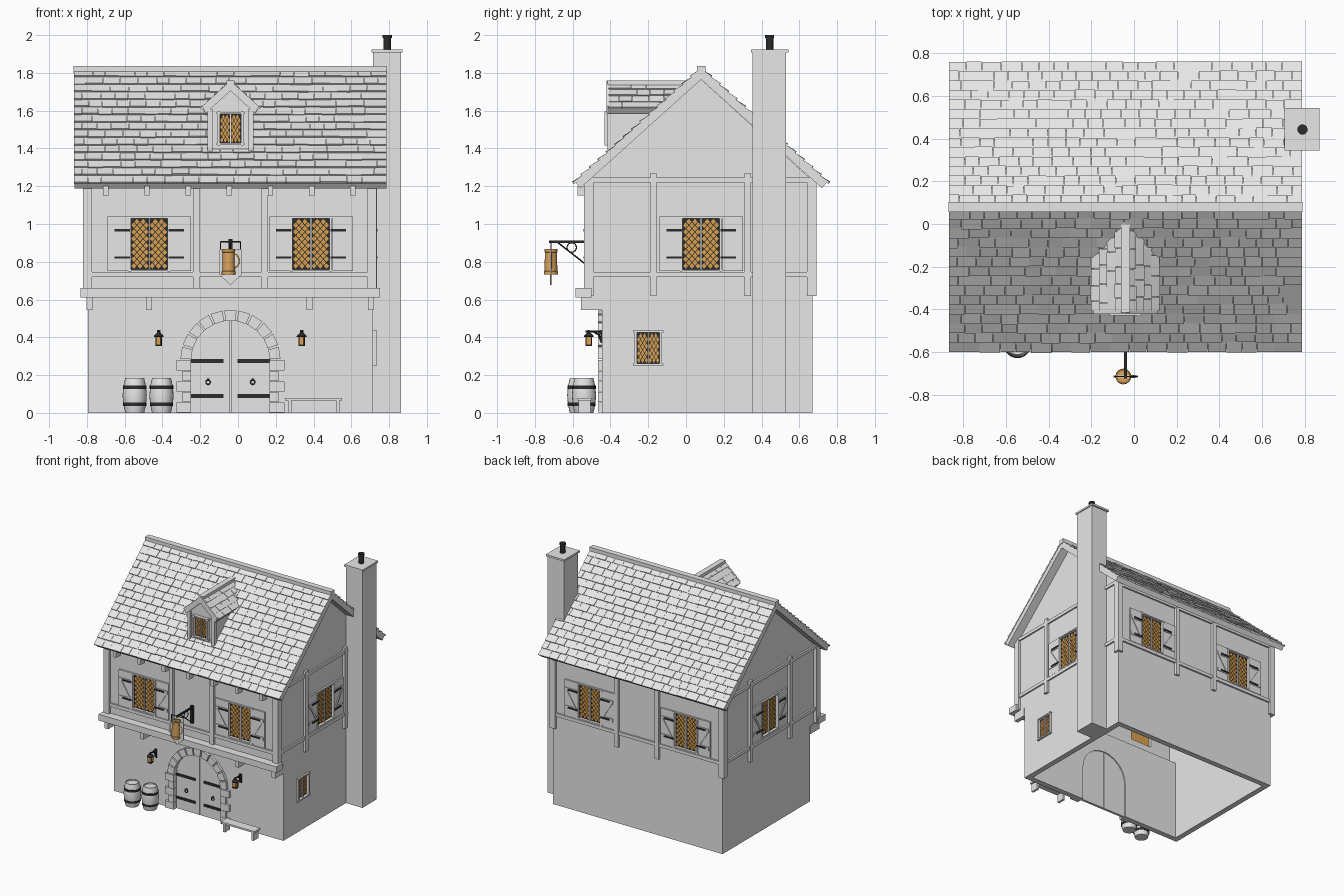
import bpy, bmesh, random
from math import pi, sin, cos
from mathutils import Matrix, Vector

random.seed(4)
if "Cube" in bpy.data.objects:
    bpy.data.objects.remove(bpy.data.objects["Cube"], do_unlink=True)


def material(name, r, g, b):
    m = bpy.data.materials.new(name)
    m.use_nodes = True
    m.diffuse_color = (r, g, b, 1)
    m.node_tree.nodes["Principled BSDF"].inputs["Base Color"].default_value = (r, g, b, 1)
    return m


MATS = [material("pale_grey", .8, .8, .8), material("dark_iron", .025, .025, .025),
        material("tan_wood", .70, .37, .11), material("amber_glass", .72, .36, .08)]
GREY, IRON, TAN, AMBER = range(4)


# Shared helpers
def prism(bm, pts, axis, a, b, mat=GREY):
    place = (lambda p, t: (t, *p)) if axis == "x" else (lambda p, t: (p[0], t, p[1]))
    ends = [[bm.verts.new(place(p, t)) for p in pts] for t in (a, b)]
    n = len(pts)
    faces = [bm.faces.new(e) for e in ends]
    for i in range(n):
        j = (i + 1) % n
        faces.append(bm.faces.new((ends[0][i], ends[0][j], ends[1][j], ends[1][i])))
    for f in faces:
        f.material_index = mat


def box(bm, x0, x1, y0, y1, z0, z1, mat=GREY):
    prism(bm, [(x0, z0), (x1, z0), (x1, z1), (x0, z1)], "y", y0, y1, mat)


def lathe(bm, profile, mat=GREY, seg=20, at=(0, 0, 0)):
    rings = [[bm.verts.new((at[0] + r * cos(2 * pi * i / seg), at[1] + r * sin(2 * pi * i / seg), at[2] + z))
              for i in range(seg)] for r, z in profile]
    faces = [bm.faces.new(rings[0]), bm.faces.new(rings[-1])]
    for lo, hi in zip(rings, rings[1:]):
        for i in range(seg):
            j = (i + 1) % seg
            faces.append(bm.faces.new((lo[i], lo[j], hi[j], hi[i])))
    for f in faces:
        f.material_index = mat


def rods(bm, pts, r, mat=IRON):
    for p, q in zip(pts, pts[1:]):
        p, q = Vector(p), Vector(q)
        rot = (q - p).to_track_quat("Z", "Y").to_matrix().to_4x4()
        old = set(bm.faces)
        bmesh.ops.create_cone(bm, cap_ends=True, segments=8, radius1=r, radius2=r, depth=(q - p).length + r,
                              matrix=Matrix.Translation((p + q) / 2) @ rot)
        for f in set(bm.faces) - old:
            f.material_index = mat


def finish(name, bm, matrix=None, smooth=False):
    bmesh.ops.recalc_face_normals(bm, faces=bm.faces[:])
    if matrix:
        bm.transform(matrix)
    me = bpy.data.meshes.new(name)
    bm.to_mesh(me)
    bm.free()
    for m in MATS:
        me.materials.append(m)
    if smooth:
        me.shade_smooth()
        me.set_sharp_from_angle(angle=.6)
    ob = bpy.data.objects.new(name, me)
    bpy.context.collection.objects.link(ob)
    return ob


def arch(r, z0, cx=-.04, spring=.28, a0=0.0, a1=pi):
    arc = [(cx + r * cos(a0 + (a1 - a0) * i / 12), spring + r * sin(a0 + (a1 - a0) * i / 12)) for i in range(13)]
    return [(arc[-1][0], z0), (arc[0][0], z0)] + arc


# Window positions: (name, x, y, z, turn, width, height, shutters)
L, R, F, B = -.795, .716, -.52, .67
WINDOWS = [("front_right_window", -.47, F, .895, 0, .195, .27, True), ("front_left_window", .387, F, .895, 0, .195, .27, True),
           ("back_right_window", -.47, B, .895, pi, .195, .27, True), ("back_left_window", .387, B, .895, pi, .195, .27, True),
           ("left_window", R, .08, .895, pi / 2, .195, .27, True), ("right_window", L, .08, .895, -pi / 2, .195, .27, True),
           ("ground_window", R, -.2, .343, pi / 2, .12, .165, False),
           ("dormer_window", -.04, -.415, 1.505, 0, .11, .155, False)]


def frame_of(w):
    return Matrix.Translation(w[1:4]) @ Matrix.Rotation(w[4], 4, "Z")


# Hollow house walls with jettied upper floor, cut for the door and windows
bm = bmesh.new()
prism(bm, [(-.445, 0), (B, 0), (B, 1.23), (.08, 1.765), (F, 1.225), (F, .61), (-.445, .61)], "x", L, R)
walls = finish("walls", bm)
cutters = []
bm = bmesh.new()
prism(bm, [(-.4, -.1), (.625, -.1), (.625, 1.21), (.08, 1.7), (-.475, 1.2), (-.475, .655), (-.4, .655)], "x", L + .045, R - .045)
cutters.append(finish("room_cutter", bm))
bm = bmesh.new()
prism(bm, arch(.21, -.1), "y", -.5, -.37)
cutters.append(finish("door_cutter", bm))
for w in WINDOWS[:-1]:
    bm = bmesh.new()
    box(bm, -w[5] / 2, w[5] / 2, -.04, .08, -w[6] / 2, w[6] / 2)
    cutters.append(finish("window_cutter", bm, frame_of(w)))
for c in cutters:
    c.hide_render = True
    mod = walls.modifiers.new("cut", "BOOLEAN")
    mod.operation, mod.solver, mod.object = "DIFFERENCE", "EXACT", c
bpy.context.view_layer.update()
cut = bpy.data.meshes.new_from_object(walls.evaluated_get(bpy.context.evaluated_depsgraph_get()))
walls.modifiers.clear()
walls.data = cut
for c in cutters:
    bpy.data.objects.remove(c, do_unlink=True)

# Lattice windows with frames and braced shutters
for w in WINDOWS:
    W, H = w[5] / 2, w[6] / 2
    bm = bmesh.new()
    box(bm, -W, W, .012, .02, -H, H, AMBER)
    box(bm, -W, W, .008, .012, -H, H, IRON)
    a, rows = W / 6, int(H * 4 / .034)
    b = 2 * H / rows
    for i in [k for k in range(-5, 6) if k]:
        for j in range(1, rows):
            if (i + j) % 2 == 0:
                x, z = i * a, j * b - H
                prism(bm, [(x - a * .84, z), (x, z - b * .84), (x + a * .84, z), (x, z + b * .84)], "y", .005, .008, AMBER)
    box(bm, -.005, .005, -.004, .012, -H, H)
    for s in (-1, 1):
        xs = sorted((s * W, s * (W + .014)))
        box(bm, *xs, -.016, .012, -H - .012, H + .012)
        zs = sorted((s * H, s * (H + .01)))
        box(bm, -W - .02, W + .02, -.014, .012, *zs)
        if w[7]:
            x0, x1 = W + .015, W + .124
            box(bm, *sorted((s * x0, s * x1)), -.012, 0, -H - .01, H + .01)
            prism(bm, [(s * x0, -.064), (s * (x0 + .018), -.064), (s * (x1 - .01), .064), (s * (x1 - .028), .064)], "y", -.018, -.012)
            for z in (-.072, .072):
                box(bm, *sorted((s * x0, s * (x1 - .008))), -.017, -.012, z - .013, z + .013)
                box(bm, *sorted((s * (x0 - .01), s * (x0 + .072))), -.022, -.016, z - .006, z + .006, IRON)
    finish(w[0], bm, frame_of(w))

# Timber frame
bm = bmesh.new()
for x in (-.797, .71):
    for y0, y1 in ((-.54, -.49), (.64, .69)):
        box(bm, x - .024, x + .024, y0, y1, .62, 1.23)
for x in (-.221, .142):
    box(bm, x - .017, x + .017, -.54, F, .62, 1.24)
    box(bm, x - .017, x + .017, B, .69, .62, 1.24)
for x0, x1 in ((L - .022, L), (R, R + .02)):
    for y in (-.172, .328):
        box(bm, x0, x1, y - .017, y + .017, .62, 1.27)
    for z in (.72, 1.22):
        box(bm, x0 + .004, x1 - .004, -.52, .68, z, z + .026)
for y0, y1 in ((-.534, F), (B, .684)):
    for z in (.72, 1.2):
        box(bm, L, R, y0, y1, z, z + .026)
finish("timber_frame", bm)
bm = bmesh.new()
box(bm, -.833, .752, -.585, -.5, .61, .66)
for x in (-.785, -.47, .379, .705):
    box(bm, x - .016, x + .016, -.555, -.44, .545, .61)
finish("jetty_beam", bm)
bm = bmesh.new()
for i in range(7):
    x = -.7 + i * .218
    box(bm, x - .014, x + .014, -.575, F, 1.15, 1.2)
finish("rafter_ends", bm)


# Roof slab, ridge and shingles
def shingles(bm, origin, u, v, length, run, rows):
    o, u, v = Vector(origin), Vector(u), Vector(v).normalized()
    n, d = u.cross(v), run / rows
    for r in range(rows):
        x = 0
        while x < length - .001:
            end = x + random.uniform(.065, .1) * (.6 if r % 2 and x == 0 else 1)
            end = length if length - end < .04 else end
            lift, top = random.uniform(.009, .015), r * d + d * (1.06 if r < rows - 1 else 1)
            v0 = r * d - random.uniform(0, .004)
            c = [[bm.verts.new(o + u * p + v * q + n * h) for q, h in ((v0, -.002), (top, -.002), (top, .003), (v0, lift))]
                 for p in (x + .001, end - .001)]
            for f in (c[0], c[1]):
                bm.faces.new(f)
            for i in range(4):
                j = (i + 1) % 4
                bm.faces.new((c[0][i], c[0][j], c[1][j], c[1][i]))
            x = end


bm = bmesh.new()
half = [(-.585, 1.2215), (-.56, 1.189)]
prism(bm, [(.08, 1.82)] + half + [(.08, 1.765)] + [(.16 - y, z) for y, z in reversed(half)], "x", -.865, .785)
finish("roof_slab", bm)
bm = bmesh.new()
shingles(bm, (-.868, -.592, 1.215), (1, 0, 0), (0, 1, .9), 1.656, .9, 15)
shingles(bm, (.788, .752, 1.215), (-1, 0, 0), (0, -1, .9), 1.656, .9, 15)
finish("roof_shingles", bm)
bm = bmesh.new()
box(bm, -.87, .79, .057, .104, 1.8, 1.836)
finish("roof_ridge", bm)

# Dormer, trimmed where it meets the roof
bm = bmesh.new()
cx = -.04
prism(bm, [(cx - .115, 1.38), (cx + .115, 1.38), (cx + .115, 1.6), (cx, 1.71), (cx - .115, 1.6)], "y", -.4, 0)
for y0, y1, up in ((-.412, .02, 0), (-.422, -.408, .014)):
    prism(bm, [(cx - .15, 1.61 + up), (cx, 1.745 + up), (cx + .15, 1.61 + up), (cx + .132, 1.585), (cx, 1.705), (cx - .132, 1.585)], "y", y0, y1)
box(bm, cx - .022, cx + .022, -.415, .02, 1.735, 1.759)
for s in (-1, 1):
    box(bm, cx + s * .108 - .013, cx + s * .108 + .013, -.416, -.385, 1.38, 1.61)
shingles(bm, (cx - .152, .02, 1.61), (0, -1, 0), (1, 0, .9), .43, .2, 4)
shingles(bm, (cx + .152, -.41, 1.61), (0, 1, 0), (-1, 0, .9), .43, .2, 4)
bmesh.ops.bisect_plane(bm, geom=bm.verts[:] + bm.edges[:] + bm.faces[:], plane_co=(0, .08, 1.81),
                       plane_no=(0, -.9, 1), clear_inner=True)
finish("dormer", bm)

# Chimney
bm = bmesh.new()
box(bm, .716, .863, .353, .53, 0, 1.91)
box(bm, .706, .87, .345, .543, 1.908, 1.923)
lathe(bm, [(.02, 1.92), (.02, 1.985), (.024, 1.985), (.024, 2)], IRON, 16, (.79, .443, 0))
finish("chimney", bm)

# Double door and stone surround
bm = bmesh.new()
for s in (-1, 1):
    prism(bm, arch(.209, 0, a0=pi / 2, a1=pi / 2 - s * pi / 2)[:1] + [(cx + s * .002, 0)] +
          arch(.209, 0, cx=cx + s * .002, a0=pi / 2, a1=pi / 2 - s * (pi / 2 - .01))[2:], "y", -.428, -.408)
    for z in (.09, .275):
        box(bm, *sorted((cx + s * .038, cx + s * .209)), -.434, -.428, z - .01, z + .01, IRON)
    ring = [(cx + s * .118 + .012 * cos(k * pi / 5), -.434, .163 + .012 * sin(k * pi / 5)) for k in range(11)]
    rods(bm, ring, .003)
    box(bm, cx + s * .118 - .006, cx + s * .118 + .006, -.436, -.428, .17, .182, IRON)
finish("double_door", bm)
bm = bmesh.new()
for k in range(11):
    a, b = k * pi / 11 + .02, (k + 1) * pi / 11 - .02
    prism(bm, [(cx + r * cos(t), .28 + r * sin(t)) for r, t in ((.208, a), (.265, a), (.265, b), (.208, b))], "y", -.466, -.42)
for s in (-1, 1):
    for k in range(5):
        box(bm, *sorted((cx + s * .208, cx + s * (.255 if k % 2 else .285))), -.466, -.42, k * .056 + .001, k * .056 + .055)
finish("door_stones", bm)

# Wall lanterns
for name, x in (("right_lantern", -.42), ("left_lantern", .337)):
    bm = bmesh.new()
    box(bm, x - .012, x + .012, -.527, -.503, .362, .405, AMBER)
    box(bm, x - .017, x + .017, -.532, -.498, .354, .362, IRON)
    for sx in (-1, 1):
        for sy in (-1, 1):
            rods(bm, [(x + sx * .014, -.515 + sy * .014, .36), (x + sx * .014, -.515 + sy * .014, .405)], .003)
    lathe(bm, [(.026, .403), (.026, .408), (.01, .424), (.004, .438)], IRON, 8, (x, -.515, 0))
    rods(bm, [(x, -.53, .43), (x, -.445, .43)], .005)
    rods(bm, [(x, -.49, .43), (x, -.462, .414), (x, -.448, .375)], .005)
    box(bm, x - .01, x + .01, -.452, -.445, .37, .44, IRON)
    finish(name, bm)

# Barrels and bench
for name, x, y in (("outer_barrel", -.547, -.565), ("inner_barrel", -.405, -.54)):
    bm = bmesh.new()
    lathe(bm, [(.05, 0), (.06, .045), (.064, .0925), (.06, .14), (.05, .185), (.045, .185), (.045, .175)], GREY, 24)
    for z, r in ((.045, .062), (.135, .0625)):
        lathe(bm, [(r - .006, z - .009), (r, z - .009), (r, z + .009), (r - .006, z + .009)], IRON, 24)
    finish(name, bm, Matrix.Translation((x, y, 0)), True)
bm = bmesh.new()
box(bm, .25, .55, -.575, -.5, .066, .08)
for x in (.265, .52):
    box(bm, x, x + .018, -.57, -.505, 0, .066)
finish("bench", bm)

# Hanging tankard sign on an iron bracket
bm = bmesh.new()
prism(bm, [(-.097, .865), (-.097, .73), (-.04, .677), (.018, .73), (.018, .865)], "y", -.719, -.711)
finish("sign_board", bm)
bm = bmesh.new()
lathe(bm, [(.037, .733), (.037, .748), (.034, .752), (.032, .85), (.035, .853), (.035, .868), (.028, .868), (.028, .86)],
      TAN, 20, (-.05, -.715, 0))
rods(bm, [(-.018 + .024 * cos(t * pi / 8 - pi / 2), -.715, .805 + .036 * sin(t * pi / 8 - pi / 2)) for t in range(9)], .006, TAN)
finish("tankard", bm, smooth=True)
bm = bmesh.new()
box(bm, -.047, -.033, -.725, -.53, .9, .912, IRON)
box(bm, -.05, -.03, -.54, -.52, .78, .92, IRON)
rods(bm, [(-.092, -.715, .865), (-.092, -.715, .906), (.013, -.715, .906), (.013, -.715, .865)], .003)
rods(bm, [(-.04, -.68, .903), (-.04, -.535, .79)], .004)
rods(bm, [(-.04, -.605 + .025 * cos(k * pi / 8), .876 + .025 * sin(k * pi / 8)) for k in range(17)], .003)
finish("sign_bracket", bm)
